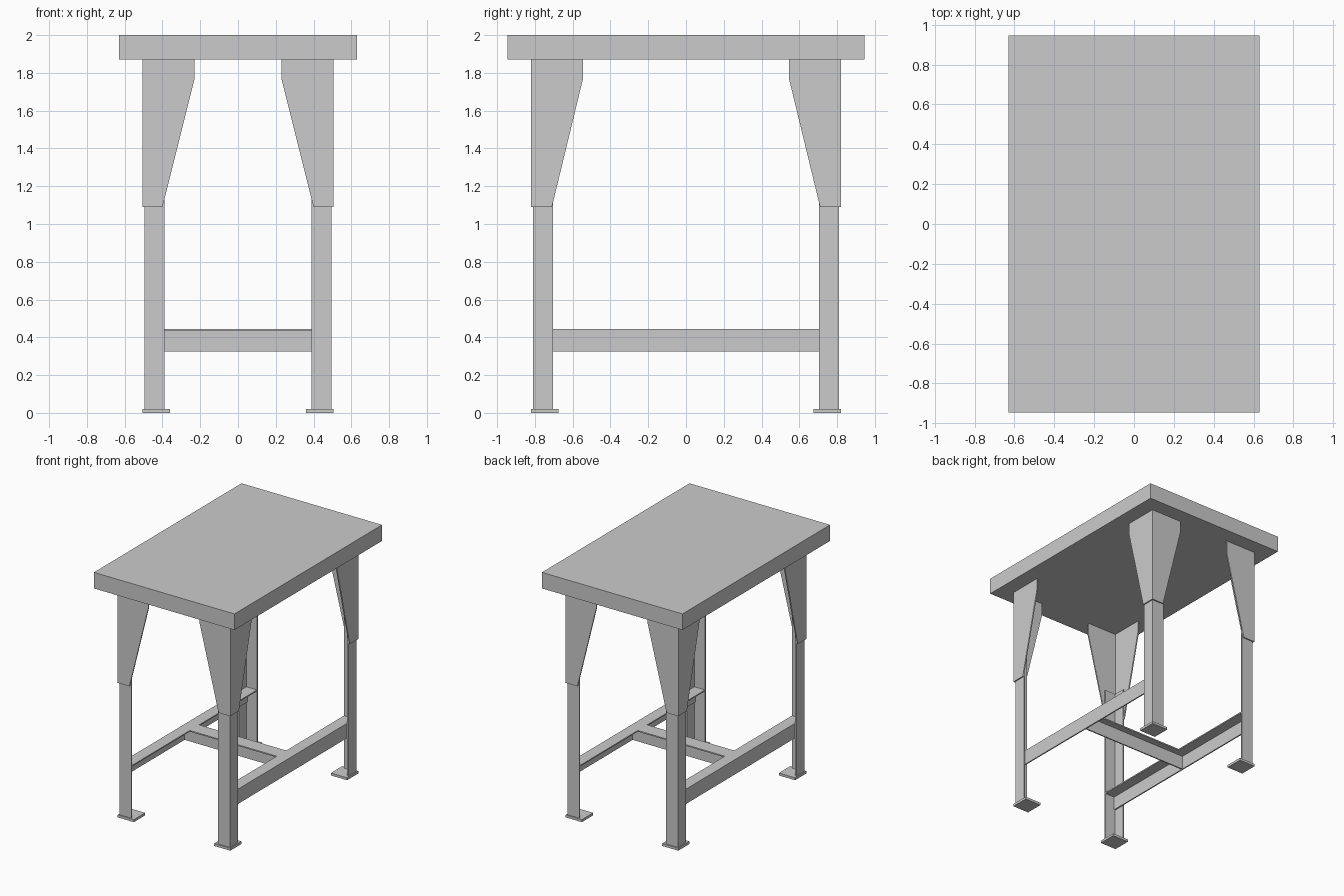
import bpy, bmesh
from mathutils import Vector

if "Cube" in bpy.data.objects:
    bpy.data.objects.remove(bpy.data.objects["Cube"])


def prism(name, profile, place, a, b):
    """Extrude a 2D profile between a and b; place(u, v, w) maps to x, y, z."""
    bm = bmesh.new()
    lo = [bm.verts.new(Vector(place(u, v, a))) for u, v in profile]
    hi = [bm.verts.new(Vector(place(u, v, b))) for u, v in profile]
    bm.faces.new(lo)
    bm.faces.new(hi)
    n = len(profile)
    for i in range(n):
        j = (i + 1) % n
        bm.faces.new((lo[i], lo[j], hi[j], hi[i]))
    bmesh.ops.recalc_face_normals(bm, faces=bm.faces)
    mesh = bpy.data.meshes.new(name)
    bm.to_mesh(mesh)
    bm.free()
    obj = bpy.data.objects.new(name, mesh)
    bpy.context.collection.objects.link(obj)
    return obj


def rect(u0, u1, v0, v1):
    return [(u0, v0), (u1, v0), (u1, v1), (u0, v1)]


T = 0.01                 # sheet thickness
LX, LY = 0.495, 0.81     # outer corner of the legs
LEG_W = 0.105

# Table top
prism("table_top", rect(-0.63, 0.63, -0.945, 0.945),
      lambda u, v, w: (u, v, w), 1.87, 2.0)

# Angle iron section of a leg, open towards the middle
leg_section = [(LX, LY), (LX - LEG_W, LY), (LX - LEG_W, LY - T),
               (LX - T, LY - T), (LX - T, LY - LEG_W), (LX, LY - LEG_W)]
# Folded bracket plates, outlines in (horizontal, z)
end_plate = [(0.505, 1.09), (0.40, 1.09), (0.23, 1.77), (0.23, 1.87), (0.505, 1.87)]
side_plate = [(LY, 1.09), (0.71, 1.09), (0.545, 1.77), (0.545, 1.87), (LY, 1.87)]

for sy, end in ((-1, "front"), (1, "back")):
    for sx, side in ((-1, "left"), (1, "right")):
        tag = f"{end}_{side}"

        def flat(u, v, w):
            return (sx * u, sy * v, w)

        # Leg and foot plate
        prism("leg_" + tag, leg_section, flat, 0.02, 1.34)
        prism("foot_" + tag, rect(0.36, 0.505, 0.675, 0.82), flat, 0.0, 0.02)
        # Tapered bracket wrapping the leg corner
        prism("bracket_end_" + tag, end_plate,
              lambda u, v, w: (sx * u, sy * w, v), LY, LY + T)
        prism("bracket_side_" + tag, side_plate,
              lambda u, v, w: (sx * w, sy * u, v), LX, LX + T)

# Side rails: angle iron with the top flange facing inwards
Z0, Z1 = 0.325, 0.445
RX = LX - T
rail_section = [(RX, Z0), (RX, Z1), (0.39, Z1), (0.39, Z1 - T),
                (RX - T, Z1 - T), (RX - T, Z0)]
for sx, side in ((-1, "left"), (1, "right")):
    prism("side_rail_" + side, rail_section,
          lambda u, v, w: (sx * u, w, v), -LY + T, LY - T)

# Cross rail: T section between the side rails
prism("cross_rail_flange", rect(-0.06, 0.06, Z1 - T, Z1),
      lambda u, v, w: (w, u, v), -0.39, 0.39)
prism("cross_rail_web", rect(-T / 2, T / 2, Z0, Z1 - T),
      lambda u, v, w: (w, u, v), -RX + T, RX - T)
